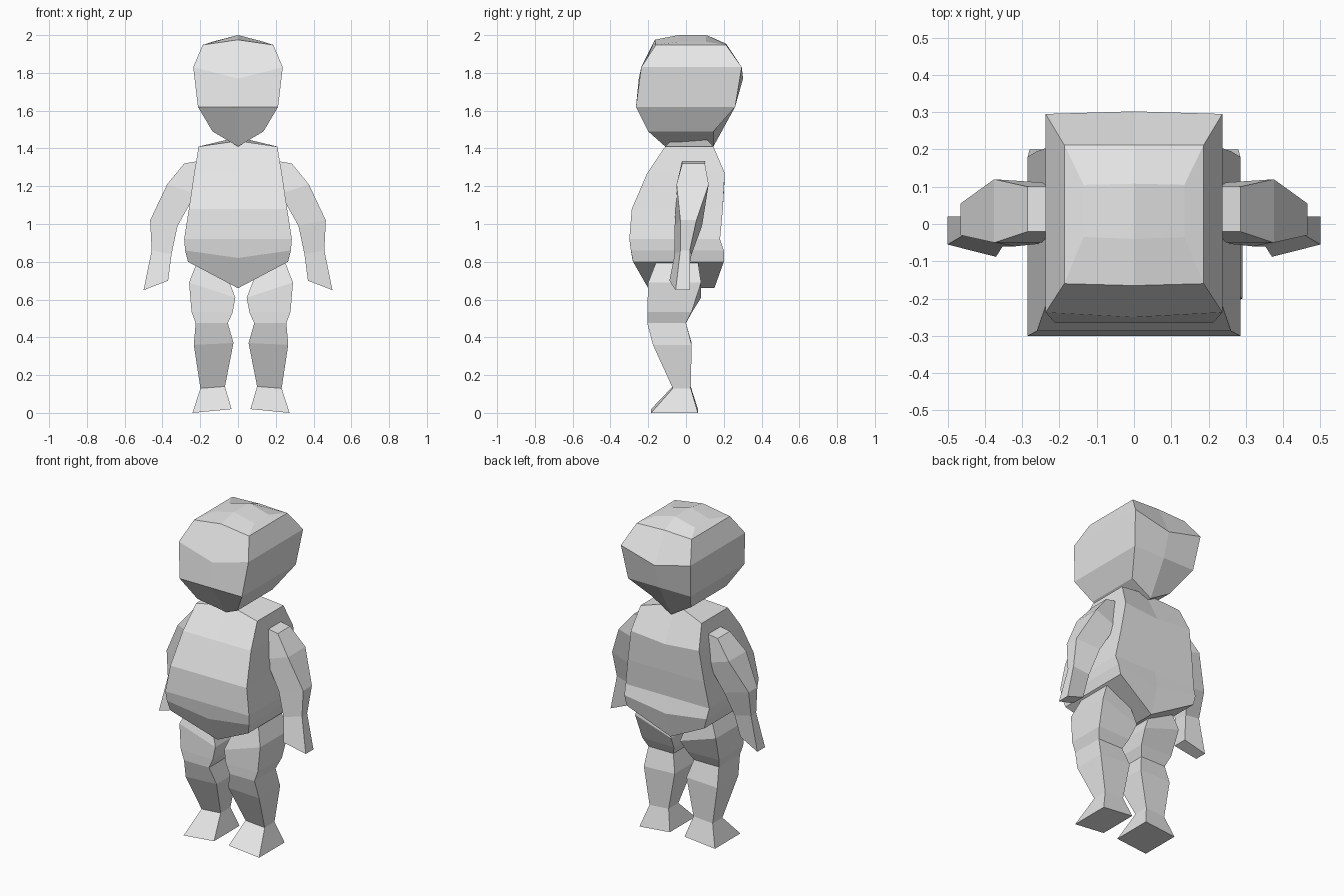
import bpy, bmesh

grey = bpy.data.materials.new("light_grey")
grey.diffuse_color = (0.8, 0.8, 0.8, 1)


def finish(name, bm):
    bmesh.ops.recalc_face_normals(bm, faces=bm.faces)
    me = bpy.data.meshes.new(name)
    bm.to_mesh(me)
    bm.free()
    me.materials.append(grey)
    ob = bpy.data.objects.new(name, me)
    bpy.context.collection.objects.link(ob)
    return ob


def loft(bm, rings):
    """Skin a list of closed rings and return their vertices."""
    vs = [[bm.verts.new(p) for p in r] for r in rings]
    for a, b in zip(vs, vs[1:]):
        n = len(a)
        for i in range(n):
            bm.faces.new((a[i], a[(i + 1) % n], b[(i + 1) % n], b[i]))
    return vs


def block(name, rows):
    """Boxy body with a centre ridge; row = half width, side z, front y, back y,
    then centre: front y, back y, front z, back z."""
    bm = bmesh.new()
    vs = loft(bm, [[(-w, f, z), (0, fc, zf), (w, f, z), (w, b, z), (0, bc, zb), (-w, b, z)]
                   for w, z, f, b, fc, bc, zf, zb in rows])
    for r in (vs[0], vs[-1]):
        bm.faces.new((r[0], r[1], r[4], r[5]))
        bm.faces.new((r[1], r[2], r[3], r[4]))
    return finish(name, bm)


def limb(name, rows, side, shift=0):
    """Four-sided limb; row = outer (x, z, front y, back y), inner (same)."""
    bm = bmesh.new()
    vs = loft(bm, [[(shift + side * o[0], o[2], o[1]), (shift + side * o[0], o[3], o[1]),
                    (shift + side * i[0], i[3], i[1]), (shift + side * i[0], i[2], i[1])]
                   for o, i in rows])
    bm.faces.new(vs[0])
    bm.faces.new(vs[-1])
    return finish(name, bm)


# Head, with keeled chin and shallow peaked crown
block("head", [
    (.135, 1.49, -.20, .145, -.11, .145, 1.41, 1.41),
    (.212, 1.62, -.265, .26, -.265, .26, 1.62, 1.62),
    (.237, 1.83, -.237, .295, -.25, .302, 1.77, 1.77),
    (.187, 1.948, -.16, .212, -.165, .212, 1.975, 1.955),
    (.135, 1.965, -.035, .105, -.04, .108, 2.0, 2.0)])

# Torso, with belly and V-shaped underside
block("torso", [
    (.265, .80, -.28, .20, -.20, .15, .66, .66),
    (.28, .86, -.292, .20, -.285, .20, .82, .82),
    (.285, .92, -.30, .18, -.30, .18, .92, .92),
    (.26, 1.08, -.287, .195, -.287, .195, 1.08, 1.08),
    (.232, 1.27, -.205, .205, -.205, .205, 1.27, 1.25),
    (.208, 1.41, -.11, .145, -.08, .10, 1.44, 1.46)])

# Arms, ending in wedge hands
arm = [((.285, 1.32, -.02, .10), (.20, 1.335, -.02, .10)),
       ((.375, 1.21, -.05, .12), (.225, 1.16, -.05, .11)),
       ((.465, 1.02, -.03, .055), (.32, .99, -.06, .085)),
       ((.457, .86, -.03, .02), (.352, .84, -.06, .03)),
       ((.50, .65, -.055, .02), (.37, .70, -.088, .0))]

# Legs, ending in wedge feet
leg = [((.225, .82, -.15, .06), (.11, .82, -.15, .06)),
       ((.275, .69, -.20, .08), (.03, .61, -.20, .08)),
       ((.262, .535, -.205, .03), (.045, .53, -.205, .03)),
       ((.24, .475, -.205, .0), (.07, .475, -.205, .0)),
       ((.25, .36, -.175, .03), (.04, .37, -.175, .03)),
       ((.215, .13, -.07, .025), (.085, .14, -.07, .025)),
       ((.257, .0, -.185, .063), (.05, .02, -.185, .063))]

for side, label in ((1, "right"), (-1, "left")):
    limb(label + "_arm", arm, side)
    limb(label + "_leg", leg, side, .016)
